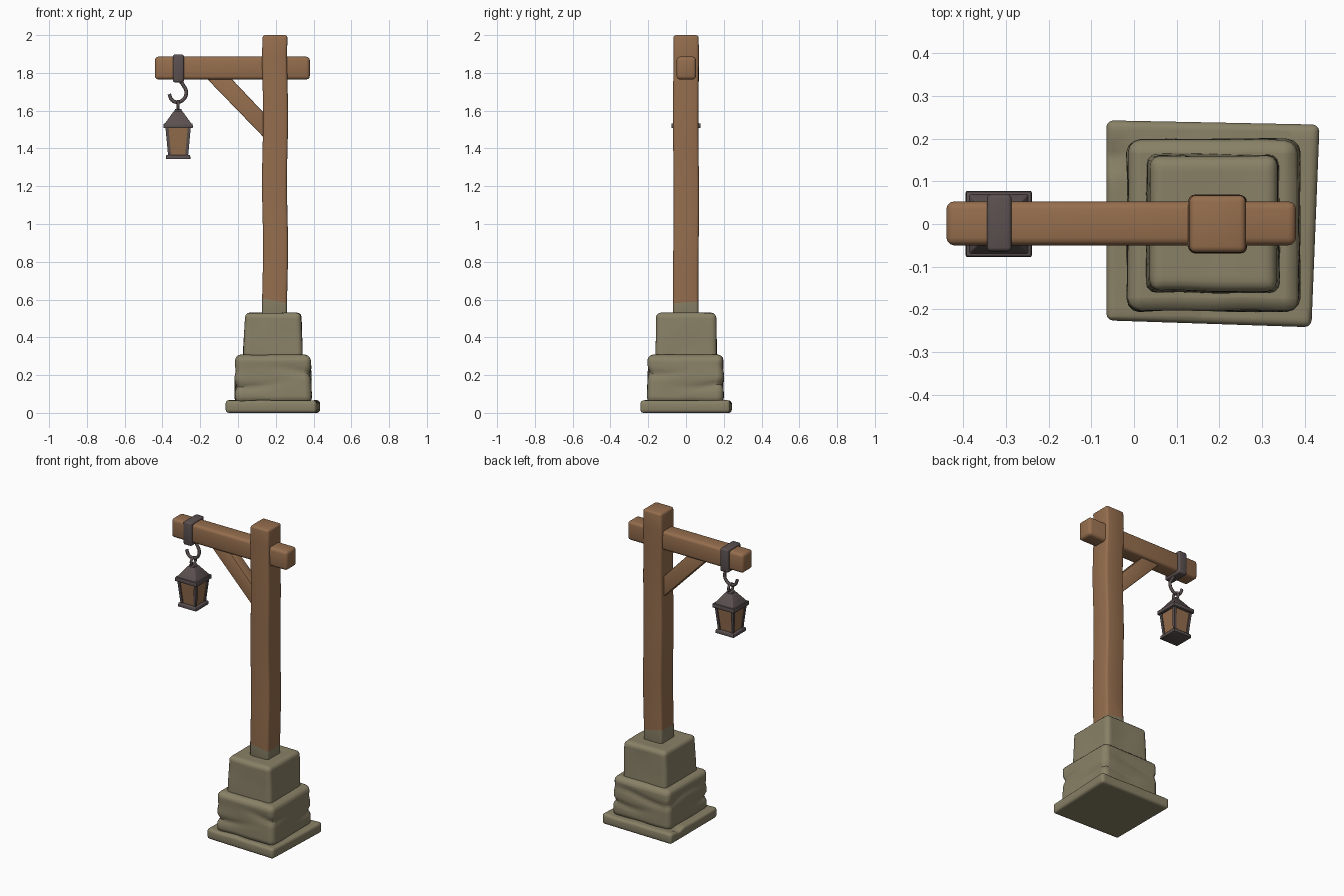
import bpy
import bmesh
import math
from mathutils import Vector, noise

cube = bpy.data.objects.get("Cube")
if cube:
    bpy.data.objects.remove(cube, do_unlink=True)


def material(name, rgb):
    m = bpy.data.materials.new(name)
    m.use_nodes = True
    m.diffuse_color = (*rgb, 1)
    bsdf = next(n for n in m.node_tree.nodes if n.type == 'BSDF_PRINCIPLED')
    bsdf.inputs["Base Color"].default_value = (*rgb, 1)
    bsdf.inputs["Roughness"].default_value = 0.9
    return m


WOOD = material("warm wood", (0.30, 0.155, 0.075))
STONE = material("olive stone", (0.25, 0.22, 0.135))
METAL = material("dark metal", (0.105, 0.08, 0.08))


def finish(name, bm, *mats):
    bmesh.ops.recalc_face_normals(bm, faces=bm.faces)
    mesh = bpy.data.meshes.new(name)
    bm.to_mesh(mesh)
    bm.free()
    obj = bpy.data.objects.new(name, mesh)
    bpy.context.collection.objects.link(obj)
    for m in mats:
        mesh.materials.append(m)
    bpy.ops.object.select_all(action='DESELECT')
    obj.select_set(True)
    bpy.context.view_layer.objects.active = obj
    bpy.ops.object.shade_smooth_by_angle(angle=math.radians(40))
    return obj


def prism(bottom, top, bevel=0, segments=3):
    """Solid between two matching rings of points, with rounded edges."""
    bm = bmesh.new()
    a = [bm.verts.new(p) for p in bottom]
    b = [bm.verts.new(p) for p in top]
    n = len(a)
    bm.faces.new(a[::-1])
    bm.faces.new(b)
    for i in range(n):
        bm.faces.new((a[i], a[(i + 1) % n], b[(i + 1) % n], b[i]))
    if bevel:
        bmesh.ops.bevel(bm, geom=bm.edges[:], offset=bevel, segments=segments,
                        profile=0.5, affect='EDGES')
    return bm


def rect(x0, x1, y0, y1, z):
    return [(x0, y0, z), (x1, y0, z), (x1, y1, z), (x0, y1, z)]


def box(x0, x1, y0, y1, z0, z1, bevel=0):
    return prism(rect(x0, x1, y0, y1, z0), rect(x0, x1, y0, y1, z1), bevel)


def slice_grid(bm, counts):
    """Cut the solid into even slices along each axis."""
    for axis, count in enumerate(counts):
        vals = [v.co[axis] for v in bm.verts]
        lo, hi = min(vals), max(vals)
        normal = Vector((0, 0, 0))
        normal[axis] = 1
        for i in range(1, count):
            co = normal * (lo + (hi - lo) * i / count)
            bmesh.ops.bisect_plane(bm, geom=bm.verts[:] + bm.edges[:] + bm.faces[:],
                                   plane_co=co, plane_no=normal)


def wobble(bm, amount, scale):
    for v in bm.verts:
        d = noise.noise_vector(v.co * scale) * amount
        v.co += Vector((d.x, d.y, d.z * 0.5))


# Stone plinth: skewed slab with a chipped corner
slab_ring = [(-0.065, -0.226), (0.416, -0.242), (0.435, 0.233), (-0.065, 0.243)]
bm = prism([(x, y, 0) for x, y in slab_ring], [(x, y, 0.066) for x, y in slab_ring], 0.016)
slice_grid(bm, (20, 20, 1))
for v in bm.verts:
    if v.co.z > 0.03:
        v.co.z += 0.004 * noise.noise(v.co * 9)
        chip = Vector((v.co.x + 0.045, v.co.y - 0.155))
        v.co.z -= 0.02 * math.exp(-(chip.length / 0.025) ** 2)
finish("base_slab", bm, STONE)

# Middle block with worn horizontal grooves
bm = prism(rect(-0.018, 0.39, -0.205, 0.2, 0.05), rect(-0.014, 0.386, -0.202, 0.197, 0.308), 0.03)
slice_grid(bm, (12, 12, 18))
for v in bm.verts:
    x, y, z = v.co
    g = 0
    for height, phase in ((0.155, 0), (0.225, 2)):
        line = height + 0.02 * math.sin(11 * (x + y) + phase)
        strength = 0.5 + 0.5 * math.sin(9 * (x - y) + phase)
        g += strength * math.exp(-((z - line) / 0.018) ** 2)
    v.co.x += (0.186 - x) * 0.06 * g
    v.co.y -= y * 0.06 * g
wobble(bm, 0.005, 8)
finish("middle_block", bm, STONE)

# Upper block
bm = prism(rect(0.028, 0.342, -0.162, 0.163, 0.28), rect(0.036, 0.335, -0.157, 0.158, 0.53), 0.024)
slice_grid(bm, (8, 8, 8))
wobble(bm, 0.005, 7)
finish("upper_block", bm, STONE)

# Post, with a dusty stone-coloured foot below a slanted line
bm = box(0.13, 0.262, -0.067, 0.067, 0.5, 2.0, 0.014)
slice_grid(bm, (1, 1, 14))
for v in bm.verts:
    if v.co.z < 1.9:
        v.co.x += 0.003 * math.sin(v.co.z * 9)
        v.co.y += 0.002 * math.sin(v.co.z * 7)
split = Vector((0.196, 0, 0.597))
tilt = Vector((0.2, -0.05, 1)).normalized()
bmesh.ops.bisect_plane(bm, geom=bm.verts[:] + bm.edges[:] + bm.faces[:],
                       plane_co=split, plane_no=tilt)
for f in bm.faces:
    f.material_index = int((f.calc_center_median() - split).dot(tilt) < 0)
finish("post", bm, WOOD, STONE)

# Cross beam and diagonal brace
bm = box(-0.44, 0.38, -0.05, 0.053, 1.765, 1.886, 0.018)
finish("cross_beam", bm, WOOD)

brace = [(-0.175, 1.78), (0.14, 1.455), (0.14, 1.585), (-0.045, 1.78)]
bm = prism([(x, -0.034, z) for x, z in brace], [(x, 0.034, z) for x, z in brace], 0.006, 2)
finish("diagonal_brace", bm, WOOD)

# Metal strap around the beam
finish("strap", box(-0.345, -0.287, -0.064, 0.069, 1.75, 1.897, 0.009), METAL)

# Hook
curve = bpy.data.curves.new("hook", 'CURVE')
curve.dimensions = '3D'
curve.bevel_depth = 0.0095
curve.bevel_resolution = 2
curve.resolution_u = 5
curve.use_fill_caps = True
path = [(-0.312, 1.765), (-0.29, 1.735), (-0.274, 1.697), (-0.288, 1.66),
        (-0.32, 1.645), (-0.35, 1.657), (-0.364, 1.688)]
spline = curve.splines.new('BEZIER')
spline.bezier_points.add(len(path) - 1)
for p, (x, z) in zip(spline.bezier_points, path):
    p.co = (x, 0, z)
    p.handle_left_type = p.handle_right_type = 'AUTO'
curve.materials.append(METAL)
hook = bpy.data.objects.new("hook", curve)
bpy.context.collection.objects.link(hook)
bpy.ops.object.select_all(action='DESELECT')
hook.select_set(True)
bpy.context.view_layer.objects.active = hook
bpy.ops.object.convert(target='MESH')

# Hanging ring
CX = -0.317
bpy.ops.mesh.primitive_torus_add(location=(CX, 0, 1.627), rotation=(0, math.pi / 2, 0),
                                 major_radius=0.023, minor_radius=0.008,
                                 major_segments=16, minor_segments=8)
ring = bpy.context.object
ring.name = "lantern_ring"
ring.data.materials.append(METAL)
bpy.ops.object.shade_smooth()


def tapered(name, mat, low, high, z0, z1, bevel=0.0):
    """Square lantern tier, given half widths and heights."""
    bm = prism(rect(CX - low, CX + low, -low, low, z0),
               rect(CX - high, CX + high, -high, high, z1), bevel, 2)
    return finish(name, bm, mat)


# Lantern tiers
tapered("lantern_base", METAL, 0.066, 0.063, 1.343, 1.366, 0.004)
tapered("lantern_panes", WOOD, 0.047, 0.061, 1.36, 1.515)
tapered("lantern_eave", METAL, 0.078, 0.077, 1.507, 1.533, 0.005)
tapered("lantern_roof", METAL, 0.071, 0.024, 1.53, 1.596, 0.003)
tapered("lantern_cap", METAL, 0.022, 0.016, 1.592, 1.61, 0.003)

# Lantern corner bars
r = 0.008
for sx, side in ((-1, "right"), (1, "left")):
    for sy, end in ((-1, "front"), (1, "back")):
        lx, ly = CX + sx * 0.045, sy * 0.045
        hx, hy = CX + sx * 0.059, sy * 0.059
        bm = prism(rect(lx - r, lx + r, ly - r, ly + r, 1.36),
                   rect(hx - r, hx + r, hy - r, hy + r, 1.512))
        finish(f"lantern_bar_{end}_{side}", bm, METAL)
